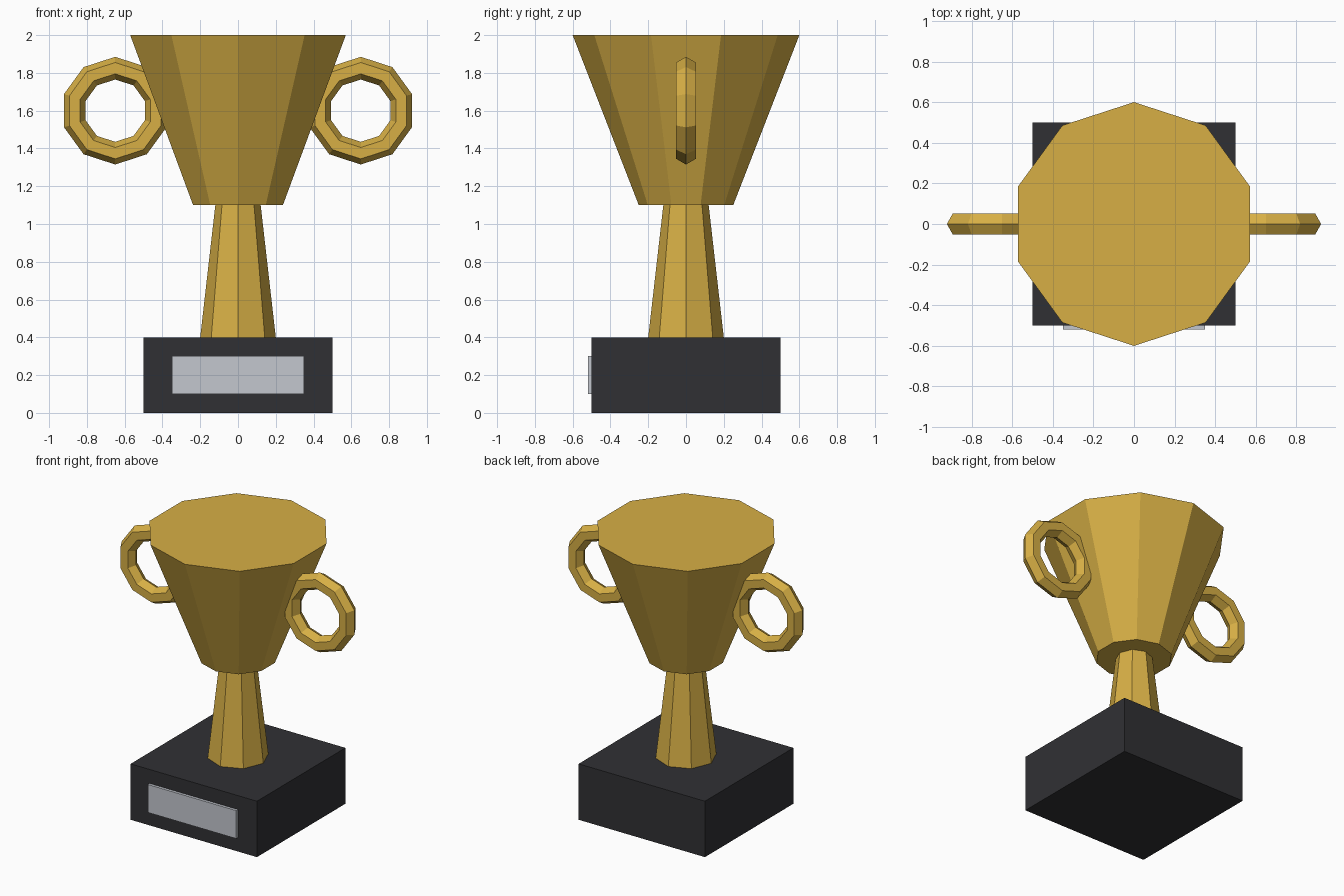
import bpy
from math import radians

if "Cube" in bpy.data.objects:
    bpy.data.objects.remove(bpy.data.objects["Cube"])


def material(name, rgb):
    m = bpy.data.materials.new(name)
    m.diffuse_color = (*rgb, 1)
    m.use_nodes = True
    m.node_tree.nodes["Principled BSDF"].inputs["Base Color"].default_value = m.diffuse_color
    return m


gold = material("gold", (0.68, 0.43, 0.06))
black = material("black", (0.03, 0.03, 0.034))
silver = material("silver", (0.55, 0.57, 0.62))


def finish(name, mat):
    ob = bpy.context.object
    ob.name = name
    ob.data.materials.append(mat)
    return ob


def box(name, size, loc, mat):
    bpy.ops.mesh.primitive_cube_add(size=1, location=loc)
    finish(name, mat).scale = size


def frustum(name, sides, r_low, r_high, z_low, z_high, mat):
    bpy.ops.mesh.primitive_cone_add(vertices=sides, radius1=r_low, radius2=r_high,
                                    depth=z_high - z_low,
                                    location=(0, 0, (z_low + z_high) / 2))
    finish(name, mat)


# Plinth and its front plate
box("plinth", (1, 1, 0.4), (0, 0, 0.2), black)
box("plate", (0.7, 0.04, 0.2), (0, -0.5, 0.2), silver)

# Tapered stem and flared, closed cup
frustum("stem", 8, 0.2, 0.12, 0.4, 1.1, gold)
frustum("cup", 10, 0.25, 0.6, 1.1, 2.0, gold)

# Ring handles, upright in the xz plane with a corner at the top
for side, x in (("left", -0.65), ("right", 0.65)):
    bpy.ops.mesh.primitive_torus_add(major_segments=10, minor_segments=6,
                                     major_radius=0.225, minor_radius=0.06,
                                     location=(x, 0, 1.6),
                                     rotation=(0, radians(90), radians(90)))
    finish(side + "_handle", gold)
